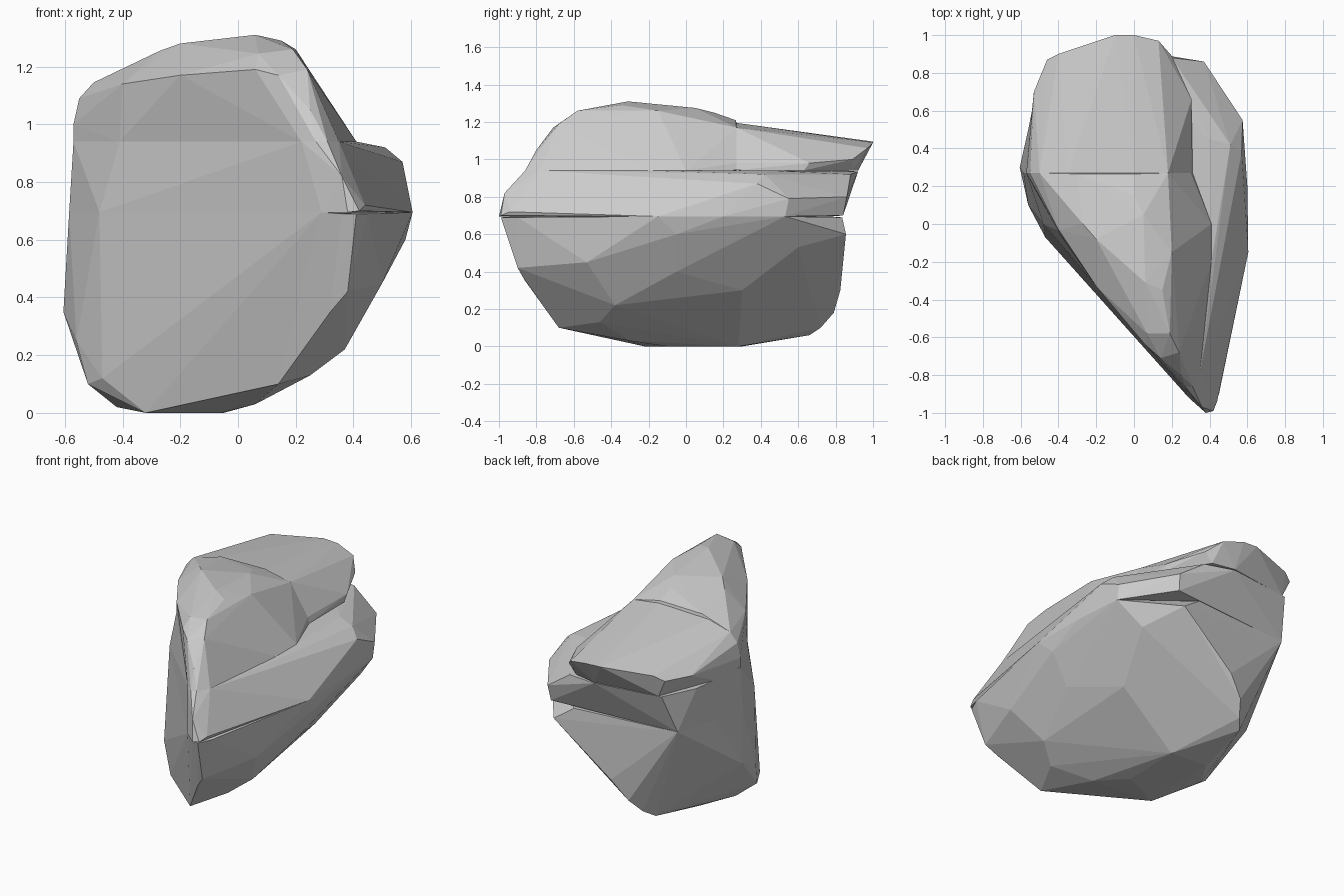
import bpy, bmesh


def ring(outline, z):
    """Lift a flat outline to height z."""
    return [(x, y, z) for x, y in outline]


def hull_part(name, points):
    """Flat-faced convex chunk wrapped around the given points."""
    bm = bmesh.new()
    for p in points:
        bm.verts.new(p)
    bmesh.ops.convex_hull(bm, input=bm.verts[:])
    loose = [v for v in bm.verts if not v.link_faces]
    bmesh.ops.delete(bm, geom=loose, context='VERTS')
    bmesh.ops.dissolve_limit(bm, angle_limit=0.02, verts=bm.verts[:], edges=bm.edges[:])
    bmesh.ops.recalc_face_normals(bm, faces=bm.faces[:])
    mesh = bpy.data.meshes.new(name)
    bm.to_mesh(mesh)
    bm.free()
    obj = bpy.data.objects.new(name, mesh)
    bpy.context.collection.objects.link(obj)
    return obj


# Shared outline at the seam between base and middle layer
rim = [(0.605, -0.15), (0.60, 0.2), (0.575, 0.53), (-0.48, 0.77),
       (-0.56, 0.5), (-0.585, 0.27), (-0.48, 0.0), (0.29, -0.92)]
# Shared left/front outline at the seam below the top chunks
deck = [(0.27, -0.86), (0.31, -0.86), (0.35, -0.78), (0.41, -0.2),
        (0.41, 0.0), (-0.57, 0.27), (-0.41, -0.03), (0.22, -0.82)]
# Profile (x, z) of the seam between the two top chunks
seam = [(-0.57, 0.942), (-0.57, 1.0), (-0.55, 1.09), (-0.50, 1.145),
        (-0.35, 1.185), (0.0, 1.195), (0.18, 1.17), (0.30, 0.98), (0.31, 0.942)]

# Base: keel on the left, underside sloping up to the right rim
hull_part("base_rock", ring(rim, 0.695) + [
    (0.41, -0.99, 0.69), (0.36, -0.97, 0.69), (0.45, -0.90, 0.69), (0.20, 0.835, 0.69),
    (-0.32, -0.22, 0.0), (-0.30, 0.30, 0.0), (-0.05, 0.28, 0.0), (-0.06, -0.10, 0.0),
    (0.06, -0.30, 0.03), (-0.42, 0.10, 0.02), (-0.25, 0.66, 0.06), (-0.20, 0.72, 0.10),
    (-0.52, 0.03, 0.10), (-0.47, -0.07, 0.12), (0.14, -0.68, 0.10), (0.25, -0.46, 0.13),
    (0.37, -0.38, 0.22), (0.47, -0.05, 0.40), (0.50, -0.53, 0.45), (0.58, -0.05, 0.60),
    (0.32, -0.86, 0.35), (0.38, -0.90, 0.42), (-0.605, 0.30, 0.35), (-0.56, 0.10, 0.25),
    (-0.15, 0.79, 0.18), (-0.05, 0.825, 0.30), (0.33, 0.855, 0.60), (0.50, 0.60, 0.64),
    (0.33, 0.30, 0.30), (0.44, 0.60, 0.53),
])

# Middle layer: nose at the front, bulge at the back right
hull_part("middle_rock", ring(rim, 0.695) + ring(deck, 0.94) + [
    (0.38, -1.0, 0.695), (0.42, -0.99, 0.70), (0.44, -0.94, 0.72), (0.36, -0.97, 0.82),
    (0.36, 0.84, 0.70), (0.575, 0.55, 0.79), (0.57, 0.38, 0.87), (0.51, 0.42, 0.92),
    (0.40, 0.45, 0.94), (0.37, 0.86, 0.80), (0.20, 0.88, 0.92), (0.0, 0.92, 0.935),
    (-0.43, 0.86, 0.94), (-0.53, 0.65, 0.94),
])

# Top front chunk: highest crest, steep left side
hull_part("top_front_rock", ring(deck, 0.94) + [(x, 0.27, z) for x, z in seam] + [
    (0.0, 0.265, 1.21), (-0.3, 0.265, 1.205), (0.25, -0.80, 1.05),
    (0.06, -0.64, 1.19), (0.07, -0.58, 1.245), (0.19, -0.58, 1.26), (0.24, -0.68, 1.19),
    (0.14, -0.71, 1.17), (0.06, -0.31, 1.31), (0.15, -0.35, 1.29), (0.20, -0.15, 1.26),
    (0.05, 0.05, 1.275), (0.0, 0.15, 1.25), (-0.20, -0.08, 1.28), (-0.27, 0.0, 1.255),
    (-0.20, -0.33, 1.17), (-0.40, -0.03, 1.14),
])

# Top back chunk: wedge thinning to an overhanging back lip
hull_part("top_back_rock", [(x, 0.27, z) for x, z in seam] + ring(
    [(0.305, 0.63), (0.15, 0.89), (0.0, 0.92), (-0.41, 0.86), (-0.55, 0.5)], 0.94) + [
    (-0.10, 1.0, 1.095), (0.0, 1.0, 1.09), (0.13, 0.97, 1.06), (0.20, 0.89, 1.0),
    (0.305, 0.66, 0.98), (-0.40, 0.90, 1.08), (-0.46, 0.87, 1.05), (-0.53, 0.70, 1.04),
])
